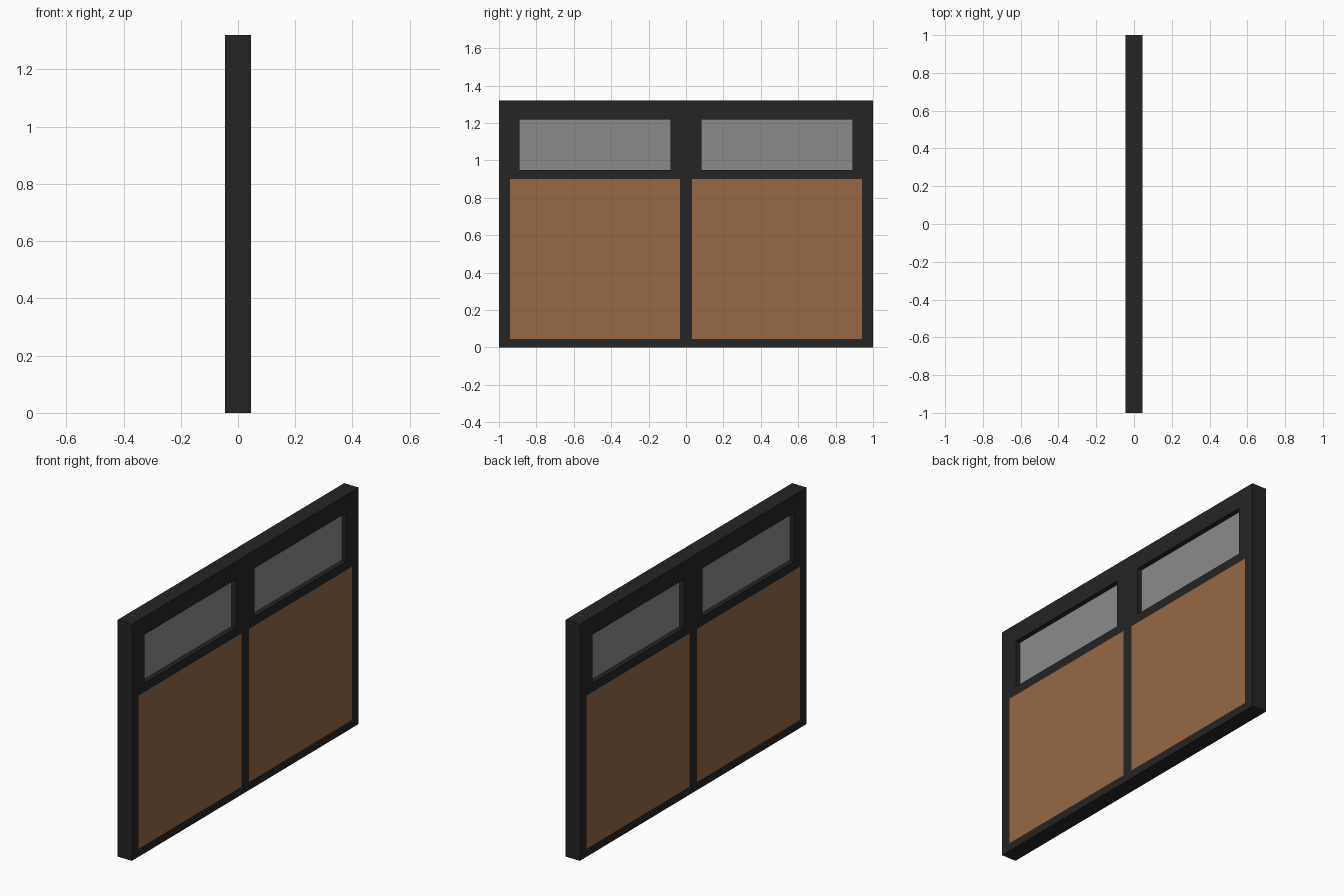
import bpy, bmesh

if "Cube" in bpy.data.objects:
    bpy.data.objects.remove(bpy.data.objects["Cube"])

T = 0.09                      # slab thickness
WIN_Y, WIN_Z = (0.083, 0.89), (0.95, 1.22)
WOOD_Y, WOOD_Z = (0.032, 0.94), (0.045, 0.90)
HEIGHT = 1.32


def material(name, rgb):
    m = bpy.data.materials.new(name)
    m.diffuse_color = (*rgb, 1)
    m.use_nodes = True
    m.node_tree.nodes["Principled BSDF"].inputs["Base Color"].default_value = m.diffuse_color
    return m


DARK = material("dark frame", (0.018, 0.018, 0.018))
WOOD = material("brown wood", (0.31, 0.14, 0.058))
GREY = material("grey glass", (0.26, 0.26, 0.26))


def inside(v, span):
    return span[0] < v < span[1]


def finish(name, bm, mats, thickness):
    bmesh.ops.remove_doubles(bm, verts=bm.verts, dist=1e-5)
    bmesh.ops.recalc_face_normals(bm, faces=bm.faces)
    me = bpy.data.meshes.new(name)
    bm.to_mesh(me)
    bm.free()
    for m in mats:
        me.materials.append(m)
    ob = bpy.data.objects.new(name, me)
    bpy.context.collection.objects.link(ob)
    # the flat outline lies on x = 0 and is thickened to both sides
    mod = ob.modifiers.new("thickness", 'SOLIDIFY')
    mod.thickness = thickness
    mod.offset = 0
    return ob


def quad(bm, y0, y1, z0, z1):
    return bm.faces.new([bm.verts.new((0, y, z)) for y, z in
                         ((y0, z0), (y1, z0), (y1, z1), (y0, z1))])


# Frame slab: grid of cells, windows left open, wood panels flush
half = [*WIN_Y, *WOOD_Y, 1.0]
ys = sorted(half + [-y for y in half])
zs = sorted([0, *WOOD_Z, *WIN_Z, HEIGHT])
bm = bmesh.new()
for y0, y1 in zip(ys, ys[1:]):
    for z0, z1 in zip(zs, zs[1:]):
        y, z = abs(y0 + y1) / 2, (z0 + z1) / 2
        if inside(y, WIN_Y) and inside(z, WIN_Z):
            continue
        f = quad(bm, y0, y1, z0, z1)
        if inside(y, WOOD_Y) and inside(z, WOOD_Z):
            f.material_index = 1
finish("panel_frame", bm, [DARK, WOOD], T)

# Recessed window panes
for side, label in ((-1, "left"), (1, "right")):
    bm = bmesh.new()
    a, b = sorted(side * y for y in WIN_Y)
    quad(bm, a, b, *WIN_Z)
    finish("window_pane_" + label, bm, [GREY], 0.036)
